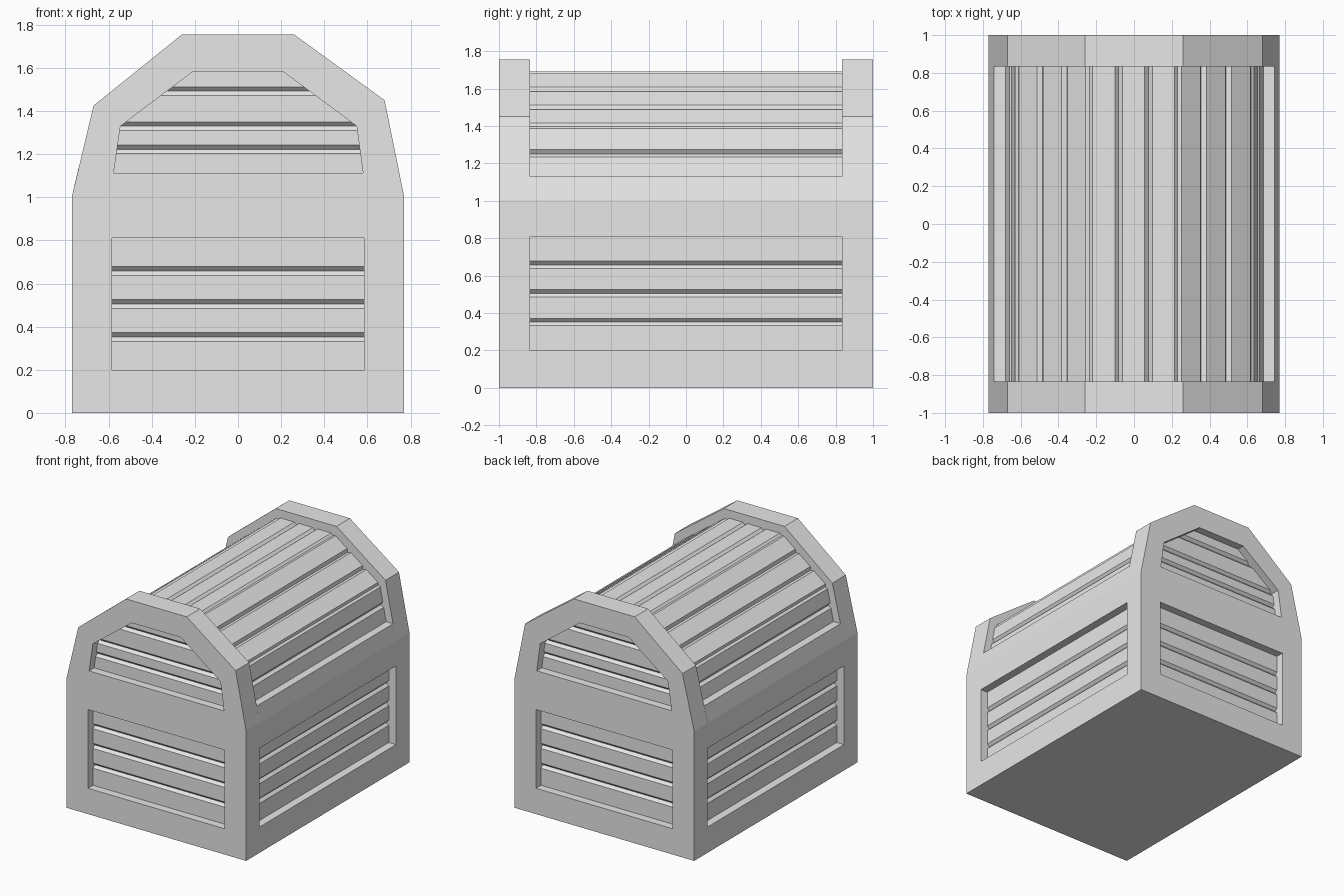
import bpy, bmesh
from mathutils import Vector as V

cube = bpy.data.objects.get("Cube")
if cube:
    bpy.data.objects.remove(cube)

grey = bpy.data.materials.new("plain_grey")
grey.use_nodes = True
grey.diffuse_color = (0.8, 0.8, 0.8, 1)
grey.node_tree.nodes["Principled BSDF"].inputs["Base Color"].default_value = (0.8, 0.8, 0.8, 1)

WIDE, LONG, SEAM = 0.77, 1.0, 1.005   # half width, half length, lid seam height
ARCH = 0.835                          # inner y of the end arches
SINK, WALL = 0.062, 0.09              # plank surface depth, recess wall depth
BEVEL, THICK = 0.02, 0.05             # plank chamfer and thickness


def finish(bm, name):
    bmesh.ops.remove_doubles(bm, verts=bm.verts, dist=0.0001)
    bmesh.ops.recalc_face_normals(bm, faces=bm.faces)
    mesh = bpy.data.meshes.new(name)
    bm.to_mesh(mesh)
    bm.free()
    mesh.materials.append(grey)
    obj = bpy.data.objects.new(name, mesh)
    bpy.context.collection.objects.link(obj)
    return obj


def face(bm, points):
    bm.faces.new([bm.verts.new(p) for p in points])


def band(bm, a, b):
    """Quads joining two closed loops of equal length."""
    for i in range(len(a)):
        j = (i + 1) % len(a)
        face(bm, [a[i], a[j], b[j], b[i]])


def recessed(bm, outer, hole, inward):
    """A framed face with a sunken opening."""
    floor = [p + inward for p in hole]
    band(bm, outer, hole)
    band(bm, hole, floor)
    face(bm, floor)


def prism(bm, start, end):
    band(bm, start, end)
    face(bm, start)
    face(bm, end)


def plank(bm, a, b, normal, ends):
    """Chamfered board between edges a and b; ends(p) gives its two end points."""
    u = (b - a).normalized()
    section = [a - normal * THICK, a - normal * BEVEL, a + u * BEVEL,
               b - u * BEVEL, b - normal * BEVEL, b - normal * THICK]
    pairs = [ends(p) for p in section]
    prism(bm, [p[0] for p in pairs], [p[1] for p in pairs])


def along_y(p):
    return V((p.x, -ARCH - 0.01, p.z)), V((p.x, ARCH + 0.01, p.z))


def rect(half, low, high):
    return [(-half, low), (half, low), (half, high), (-half, high)]


# Chest body with four framed openings
PANEL = 0.585
LOW, HIGH = 0.2, 0.81
bm = bmesh.new()
for s in (-1, 1):
    recessed(bm, [V((x, s * LONG, z)) for x, z in rect(WIDE, 0, SEAM)],
             [V((x, s * LONG, z)) for x, z in rect(PANEL, LOW, HIGH)], V((0, -s * WALL, 0)))
    recessed(bm, [V((s * WIDE, y, z)) for y, z in rect(LONG, 0, SEAM)],
             [V((s * WIDE, y, z)) for y, z in rect(ARCH, LOW, HIGH)], V((-s * WALL, 0, 0)))
for z in (0, SEAM):
    face(bm, [V((x, y, z)) for x, y in rect(WIDE, -LONG, LONG)])
finish(bm, "chest_body")

# Body planks: first and last tuck behind the frame
cuts = [LOW - 0.03, 0.352, 0.505, 0.658, HIGH + 0.03]
for s, side in ((-1, "front"), (1, "back")):
    bm = bmesh.new()
    for a, b in zip(cuts, cuts[1:]):
        y = s * (LONG - SINK)
        plank(bm, V((0, y, a)), V((0, y, b)), V((0, s, 0)),
              lambda p: (V((-PANEL - 0.01, p.y, p.z)), V((PANEL + 0.01, p.y, p.z))))
    finish(bm, side + "_body_planks")
for s, side in ((-1, "right"), (1, "left")):
    bm = bmesh.new()
    for a, b in zip(cuts, cuts[1:]):
        x = s * (WIDE - SINK)
        plank(bm, V((x, 0, a)), V((x, 0, b)), V((s, 0, 0)), along_y)
    finish(bm, side + "_body_planks")

# Lid end arches with sunken openings
arch = [(-WIDE, SEAM), (-0.67, 1.425), (-0.26, 1.755),
        (0.26, 1.755), (0.68, 1.45), (WIDE, SEAM)]
opening = [(-0.577, 1.112), (-0.545, 1.33), (-0.21, 1.582),
           (0.21, 1.582), (0.55, 1.33), (0.58, 1.112)]


def opening_ends(p):
    """Board ends that follow the sloping sides of the opening."""
    low, mid, top = 1.112, 1.33, 1.582
    if p.z < mid:
        w = 0.579 - 0.031 * (p.z - low) / (mid - low)
    else:
        w = 0.548 - 0.338 * (p.z - mid) / (top - mid)
    return V((-w - 0.01, p.y, p.z)), V((w + 0.01, p.y, p.z))


cuts = [1.085, 1.222, 1.33, 1.492, 1.612]
for s, side in ((-1, "front"), (1, "back")):
    bm = bmesh.new()
    outer = [V((x, s * LONG, z)) for x, z in arch]
    inner = [V((x, s * ARCH, z)) for x, z in arch]
    recessed(bm, outer, [V((x, s * LONG, z)) for x, z in opening], V((0, -s * WALL, 0)))
    band(bm, outer, inner)
    face(bm, inner)
    finish(bm, side + "_lid_arch")
    bm = bmesh.new()
    for a, b in zip(cuts, cuts[1:]):
        y = s * (LONG - SINK)
        plank(bm, V((0, y, a)), V((0, y, b)), V((0, s, 0)), opening_ends)
    finish(bm, side + "_lid_planks")

# Lid rail between the arches
bm = bmesh.new()
rail = [(-WIDE, SEAM), (WIDE, SEAM), (0.745, 1.13), (-0.741, 1.13)]
prism(bm, [V((x, -ARCH, z)) for x, z in rail], [V((x, ARCH, z)) for x, z in rail])
finish(bm, "lid_rail")

# Barrel planks following the lid profile, each straight run split evenly
barrel = [V((-0.685, 0, 1.105)), V((-0.625, 0, 1.39)), V((-0.24, 0, 1.692)),
          V((0.235, 0, 1.692)), V((0.632, 0, 1.405)), V((0.69, 0, 1.105))]
bm = bmesh.new()
for a, b, count in zip(barrel, barrel[1:], (2, 3, 3, 3, 2)):
    u = (b - a).normalized()
    normal = V((-u.z, 0, u.x))
    for i in range(count):
        plank(bm, a.lerp(b, i / count), a.lerp(b, (i + 1) / count), normal, along_y)
finish(bm, "lid_barrel_planks")
